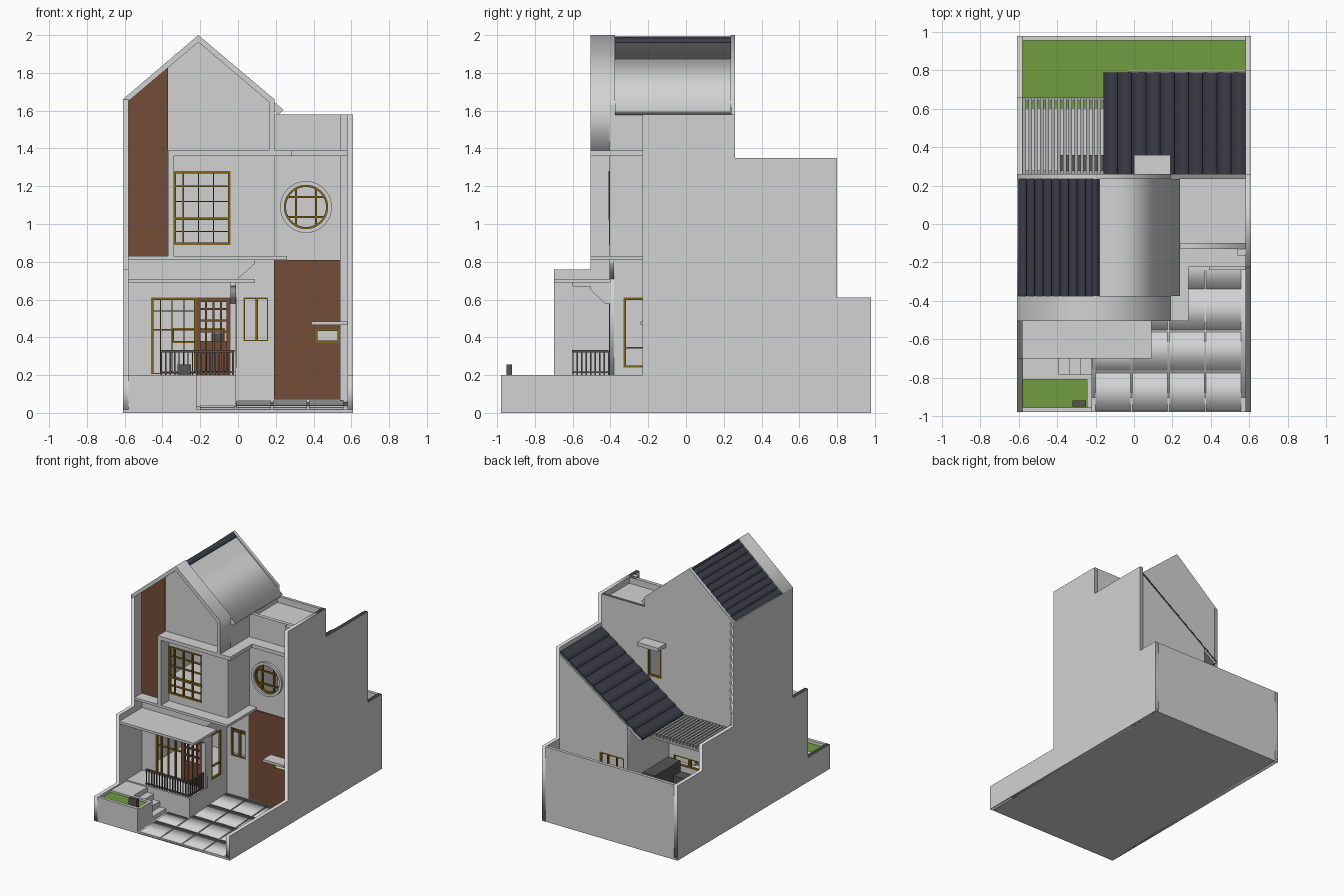
import bpy, bmesh, math
from mathutils import Matrix

if "Cube" in bpy.data.objects:
    bpy.data.objects.remove(bpy.data.objects["Cube"])

def material(name, r, g, b):
    m = bpy.data.materials.new(name)
    m.diffuse_color = (r, g, b, 1)
    m.use_nodes = True
    m.node_tree.nodes["Principled BSDF"].inputs["Base Color"].default_value = m.diffuse_color
    return m

WALL = material("light_grey", 0.65, 0.65, 0.65)
BROWN = material("brown_wood", 0.175, 0.075, 0.038)
FRAME = material("ochre_frame", 0.22, 0.13, 0.01)
ROOF = material("dark_slate", 0.045, 0.045, 0.065)
GRASS = material("grass_green", 0.16, 0.34, 0.05)
DARK = material("charcoal", 0.09, 0.09, 0.09)
SLAT = material("mid_grey", 0.42, 0.42, 0.42)

def finish(name, me, mat):
    me.materials.clear()
    me.materials.append(mat)
    ob = bpy.data.objects.new(name, me)
    bpy.context.collection.objects.link(ob)
    return ob

def boxes(name, mat, *dims):
    """One object from boxes given as x0,x1,y0,y1,z0,z1."""
    bm = bmesh.new()
    for x0, x1, y0, y1, z0, z1 in dims:
        m = Matrix.Translation(((x0+x1)/2, (y0+y1)/2, (z0+z1)/2)) @ Matrix.Diagonal((x1-x0, y1-y0, z1-z0, 1))
        bmesh.ops.create_cube(bm, size=1, matrix=m)
    me = bpy.data.meshes.new(name)
    bm.to_mesh(me)
    bm.free()
    return finish(name, me, mat)

def prism(name, mat, axis, d0, d1, outline, holes=()):
    """Extrude an outline with holes along x (outline in yz) or y (outline in xz)."""
    cu = bpy.data.curves.new(name, 'CURVE')
    cu.dimensions = '2D'
    cu.fill_mode = 'BOTH'
    cu.extrude = (d1 - d0) / 2
    for loop in [outline, *holes]:
        sp = cu.splines.new('POLY')
        sp.points.add(len(loop) - 1)
        for p, (u, v) in zip(sp.points, loop):
            p.co = (u, v, 0, 1)
        sp.use_cyclic_u = True
    tmp = bpy.data.objects.new("tmp", cu)
    bpy.context.collection.objects.link(tmp)
    dg = bpy.context.evaluated_depsgraph_get()
    me = bpy.data.meshes.new_from_object(tmp.evaluated_get(dg))
    bpy.data.objects.remove(tmp)
    mid = (d0 + d1) / 2
    if axis == 'y':
        M = Matrix(((1, 0, 0, 0), (0, 0, -1, mid), (0, 1, 0, 0), (0, 0, 0, 1)))
    else:
        M = Matrix(((0, 0, 1, mid), (1, 0, 0, 0), (0, 1, 0, 0), (0, 0, 0, 1)))
    me.transform(M)
    bm = bmesh.new()
    bm.from_mesh(me)
    bmesh.ops.remove_doubles(bm, verts=bm.verts, dist=1e-5)
    bmesh.ops.recalc_face_normals(bm, faces=bm.faces)
    bm.to_mesh(me)
    bm.free()
    return finish(name, me, mat)

def rect(u0, u1, v0, v1):
    return [(u0, v0), (u1, v0), (u1, v1), (u0, v1)]

def circle(u, v, r, n=40):
    return [(u + r*math.cos(2*math.pi*i/n), v + r*math.sin(2*math.pi*i/n)) for i in range(n)]

def window(name, mat, axis, d, u0, u1, v0, v1, us=(), vs=(), t=0.012, thin=0.006):
    """Frame with muntins at the given positions."""
    bars = [(u0, u0+t, v0, v1), (u1-t, u1, v0, v1), (u0, u1, v0, v0+t), (u0, u1, v1-t, v1)]
    bars += [(u-thin/2, u+thin/2, v0, v1) for u in us] + [(u0, u1, v-thin/2, v+thin/2) for v in vs]
    a, b = d - 0.01, d + 0.01
    boxes(name, mat, *[(p, q, a, b, r, s) if axis == 'y' else (a, b, p, q, r, s) for p, q, r, s in bars])

def planks(name, a, b, y0, y1, n):
    """Overlapping roof planks from the ridge a down to the eave b (xz points)."""
    dx, dz = (b[0]-a[0])/n, (b[1]-a[1])/n
    for i in range(n):
        x, z = a[0] + dx*i, a[1] + dz*i
        prism(f"{name}_{i}", ROOF, 'y', y0, y1, [(x, z-0.012), (x, z), (x+dx, z+dz+0.008), (x+dx, z+dz-0.012)])

# ground and floors
boxes("base", WALL, (-.61, .61, -.98, .98, 0, .018))
boxes("house_plinth", WALL, (-.58, .58, -.11, .955, .018, .2))
boxes("porch_floor", WALL, (-.58, -.01, -.61, -.1, .018, .2))
boxes("landing", WALL, (-.58, -.39, -.785, -.61, .018, .19))
boxes("steps", WALL, *[(-.39 + .056*i, -.334 + .056*i, -.785, -.61, .018, .15 - .045*i) for i in range(3)])
boxes("floors", WALL, (-.58, .26, -.505, -.12, .81, .83), (-.58, .58, -.12, .24, .81, .83),
      (-.37, .285, -.505, -.12, 1.36, 1.39), (.19, .58, -.225, -.1, 1.36, 1.39), (-.58, .58, -.12, .24, 1.36, 1.39))

# sloping driveway tiles
def ramp(y): return .02 + (y + .98) * .055
prism("driveway", WALL, 'x', -.22, .58, [(-.98, .005), (-.11, .005), (-.11, ramp(-.11)-.008), (-.98, ramp(-.98)-.006)])
for i in range(4):
    for j in range(4):
        y0, y1 = -.975 + .212*j, -.975 + .212*j + .2
        if i == 0:
            if j > 1: continue
            y1 = min(y1, -.615)
        x0 = -.2 + .192*i
        prism(f"paving_tile_{i}_{j}", WALL, 'x', x0, x0 + .182,
              [(y0, ramp(y0)-.01), (y1, ramp(y1)-.01), (y1, ramp(y1)), (y0, ramp(y0))])

# boundary side walls and back fence
prism("left_wall", WALL, 'x', -.61, -.58, [(-.98, 0), (.98, 0), (.98, .61), (.66, .61), (.66, .82), (.26, .82),
      (.26, 1.66), (-.505, 1.66), (-.505, .76), (-.7, .76), (-.7, .2), (-.98, .2)])
prism("right_wall", WALL, 'x', .58, .61, [(-.98, 0), (.98, 0), (.98, .61), (.8, .61), (.8, 1.35), (.26, 1.35),
      (.26, 1.58), (-.23, 1.58), (-.23, .2), (-.98, .2)])
boxes("back_fence", WALL, (-.58, .58, .955, .98, 0, .61))

# planter, lawns and letter box
boxes("planter", WALL, (-.58, -.22, -.98, -.955, 0, .2), (-.245, -.22, -.955, -.81, 0, .19), (-.58, -.22, -.81, -.785, 0, .19))
boxes("front_lawn", GRASS, (-.58, -.245, -.955, -.81, .018, .175))
boxes("back_lawn", GRASS, (-.58, .58, .8, .955, .2, .206), (-.58, -.03, .6, .8, .2, .206))
boxes("letter_box", DARK, (-.32, -.25, -.95, -.92, .175, .255))

# ground floor front walls
prism("porch_wall", WALL, 'y', -.405, -.38, rect(-.58, -.01, .2, .81), [rect(-.46, -.04, .205, .61)])
prism("porch_side_wall", WALL, 'x', -.035, -.01, rect(-.38, -.12, .02, .81), [rect(-.33, -.2, .24, .61)])
prism("wing_wall", WALL, 'y', -.13, -.1, rect(-.01, .58, .02, 1.58),
      [rect(.03, .16, .38, .61), rect(.41, .54, .37, .445), circle(.36, 1.09, .115)])
boxes("wing_pilaster", WALL, (.54, .58, -.165, -.13, .02, 1.58))
prism("garage_cladding", BROWN, 'y', -.138, -.129, rect(.19, .54, .07, .81), [rect(.41, .535, .37, .445)])
boxes("garage_window_canopy", WALL, (.39, .58, -.24, -.13, .465, .485))

# porch canopy and brackets
boxes("porch_canopy", WALL, (-.58, .09, -.7, -.4, .69, .71))
prism("canopy_bracket", WALL, 'x', -.04, -.01, [(-.6, .69), (-.6, .67), (-.505, .67), (-.505, .65), (-.43, .58), (-.4, .58), (-.4, .69)])
prism("ledge_bracket", WALL, 'y', -.405, -.38, [(-.02, .71), (0, .71), (.09, .79), (.09, .81), (-.02, .81)])

# upper tower: gable wall, fin, frame and back wall
prism("tower_front_wall", WALL, 'y', -.405, -.38, [(-.58, .83), (.19, .83), (.19, 1.64), (-.21, 1.98), (-.58, 1.66)],
      [rect(-.335, -.04, .89, 1.28)])
boxes("tower_side_wall", WALL, (.165, .193, -.405, .24, .83, 1.63))
prism("tower_cladding", BROWN, 'y', -.413, -.404, [(-.58, .83), (-.37, .83), (-.37, 1.84), (-.58, 1.655)])
boxes("tower_fin", WALL, (-.37, -.34, -.505, -.4, .83, 1.37))
prism("gable_frame", WALL, 'y', -.505, -.375, [(-.61, 1.63), (-.61, 1.66), (-.21, 2), (.193, 1.66), (.193, 1.39),
      (.165, 1.39), (.165, 1.645), (-.21, 1.963), (-.58, 1.65)])
prism("back_wall", WALL, 'y', .235, .26, [(-.6, .2), (.58, .2), (.58, 1.58), (.193, 1.58), (.193, 1.66), (-.21, 2), (-.61, 1.66)],
      [rect(-.35, -.07, .37, .45), rect(.04, .166, 1.03, 1.28)])
boxes("back_awning", WALL, (0, .19, .26, .36, 1.3, 1.33))

# main roof and terrace
prism("right_roof", WALL, 'y', -.375, .235, [(-.21, 1.985), (.24, 1.605), (.215, 1.577), (-.21, 1.94)])
prism("left_roof_deck", WALL, 'y', -.375, .235, [(-.21, 1.975), (-.21, 1.94), (-.58, 1.625), (-.6, 1.64)])
planks("main_roof_plank", (-.21, 1.985), (-.605, 1.65), -.375, .235, 9)
prism("ridge_cap", ROOF, 'y', -.375, .235, [(-.22, 1.98), (-.21, 1.993), (-.18, 1.968), (-.18, 1.955)])
boxes("terrace_floor", WALL, (.18, .58, -.1, .235, 1.5, 1.53))

# rear room with sloping roof
prism("rear_room_back_wall", WALL, 'y', .77, .798, [(-.03, .2), (.58, .2), (.58, 1.29), (-.03, .87)], [rect(0, .22, .35, .6)])
boxes("rear_room_side_wall", WALL, (-.03, -.005, .26, .78, .2, .87))
prism("rear_roof_deck", WALL, 'y', .26, .79, [(.58, 1.3), (-.155, .79), (-.14, .775), (.58, 1.275)])
planks("rear_roof_plank", (.58, 1.315), (-.16, .8), .26, .79, 10)

# courtyard pergola and counter
boxes("pergola_slats", SLAT, *[(-.58 + .03*i, -.562 + .03*i, .26, .66, .775, .8) for i in range(14)])
boxes("pergola_beams", SLAT, (-.58, -.14, .26, .28, .755, .775), (-.58, -.14, .64, .66, .755, .775))
boxes("courtyard_counter", DARK, (-.14, -.03, .27, .6, .2, .42), (-.4, -.14, .27, .36, .2, .33))

# windows and door
window("tower_window", FRAME, 'y', -.398, -.34, -.04, .89, 1.28, (-.29, -.21, -.13), (.96, 1.03, 1.12, 1.2))
boxes("tower_window_transom", FRAME, (-.34, -.04, -.41, -.388, 1.02, 1.035), (-.295, -.285, -.41, -.388, 1.03, 1.28))
window("porch_window", FRAME, 'y', -.395, -.46, -.22, .2, .61, (-.41, -.35, -.285), (.44, .54))
window("porch_door", BROWN, 'y', -.398, -.22, -.04, .2, .61, (-.17, -.13, -.09), (.43, .49, .55), .022, .01)
boxes("porch_door_panel", BROWN, (-.2, -.06, -.4, -.392, .2, .38))
window("porch_side_window", FRAME, 'x', -.018, -.33, -.2, .24, .61, (), (.345,))
window("hall_window", FRAME, 'y', -.118, .03, .16, .38, .61, (.1,), (), .007, .014)
window("garage_window", FRAME, 'y', -.13, .41, .54, .37, .445)
window("rear_low_window", FRAME, 'y', .25, -.35, -.07, .37, .45, (-.21,), (), .01, .02)
window("rear_high_window", FRAME, 'y', .25, .04, .166, 1.03, 1.28)
window("rear_room_window", FRAME, 'y', .787, 0, .22, .35, .6, (.07, .15))
prism("round_window_trim", WALL, 'y', -.15, -.12, circle(.36, 1.09, .137), [circle(.36, 1.09, .115)])
prism("round_window_frame", FRAME, 'y', -.135, -.11, circle(.36, 1.09, .116), [circle(.36, 1.09, .106)])
boxes("round_window_bars", FRAME, *[(.355+s, .365+s, -.13, -.115, .995, 1.185) for s in (-.052, .052)],
      *[(.265, .455, -.13, -.115, 1.085+s, 1.095+s) for s in (-.052, .052)])

# porch railing
boxes("railing", DARK, (-.41, -.02, -.604, -.592, .32, .332), (-.41, -.02, -.604, -.592, .21, .218),
      (-.03, -.018, -.604, -.41, .32, .332), (-.03, -.018, -.604, -.41, .21, .218),
      *[(-.41 + .0236*i, -.403 + .0236*i, -.602, -.595, .2, .325) for i in range(17)],
      *[(-.028, -.021, -.602 + .0236*i, -.595 + .0236*i, .2, .325) for i in range(9)])
